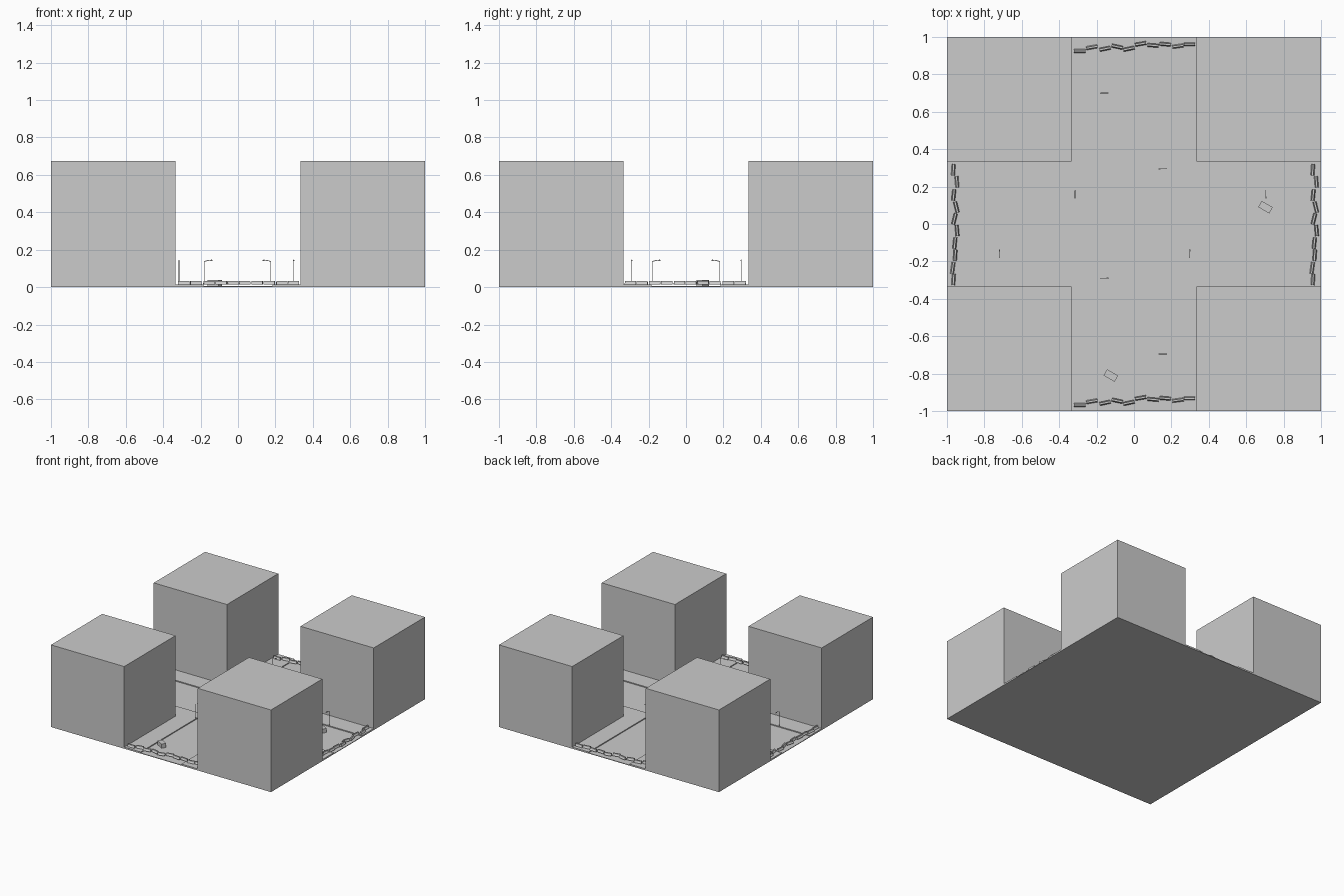
import bpy, bmesh
from math import radians, sin, cos, pi
from mathutils import Matrix

if "Cube" in bpy.data.objects:
    bpy.data.objects.remove(bpy.data.objects["Cube"])

ROAD, WALK = 0.005, 0.013


def finish(name, bm):
    bmesh.ops.recalc_face_normals(bm, faces=bm.faces)
    me = bpy.data.meshes.new(name)
    bm.to_mesh(me)
    bm.free()
    ob = bpy.data.objects.new(name, me)
    bpy.context.collection.objects.link(ob)
    return ob


def add_box(bm, lo, hi):
    c = [(a + b) / 2 for a, b in zip(lo, hi)]
    s = [b - a for a, b in zip(lo, hi)]
    m = Matrix.Translation(c) @ Matrix.Diagonal((*s, 1))
    bmesh.ops.create_cube(bm, size=1, matrix=m)


def box(name, lo, hi):
    bm = bmesh.new()
    add_box(bm, lo, hi)
    return finish(name, bm)


def place(ob, x, y, z, angle):
    ob.location = (x, y, z)
    ob.rotation_euler.z = radians(angle)


# Road slab
box("road", (-1, -1, 0), (1, 1, ROAD))

# Raised corner pavements and block buildings
for sx in (-1, 1):
    for sy in (-1, 1):
        def span(inner):
            xs, ys = sorted((sx * inner, sx)), sorted((sy * inner, sy))
            return (xs[0], ys[0]), (xs[1], ys[1])
        lo, hi = span(0.185)
        box("pavement", (*lo, ROAD), (*hi, WALK))
        lo, hi = span(0.334)
        box("building", (*lo, WALK), (*hi, 0.675))


# Road barrier: wide foot, narrow top, extruded along x
def barrier(x, y, angle):
    profile = [(-.010, 0), (.010, 0), (.010, .005), (.006, .011),
               (.005, .021), (-.005, .021), (-.006, .011), (-.010, .005)]
    bm = bmesh.new()
    f = bm.faces.new([bm.verts.new((-.03, py, pz)) for py, pz in profile])
    ext = bmesh.ops.extrude_face_region(bm, geom=[f])
    bmesh.ops.translate(bm, vec=(.06, 0, 0),
                        verts=[v for v in ext["geom"] if isinstance(v, bmesh.types.BMVert)])
    place(finish("barrier", bm), x, y, WALK, angle)


# Uneven barrier rows closing the four street ends
along = [-.29, -.225, -.155, -.09, -.027, .035, .102, .167, .235, .297]
front = [(-.968, 0), (-.948, 10), (-.956, 12), (-.945, -12), (-.956, 12),
         (-.930, 10), (-.938, -5), (-.932, -5), (-.942, 8), (-.932, 0)]
left = [(-.966, -4), (-.947, 5), (-.964, -6), (-.950, 14), (-.960, -14),
        (-.946, 5), (-.958, -6), (-.956, -4), (-.969, -8), (-.965, -4)]
for t, (d, a) in zip(along, front):
    barrier(t, d, a)
    barrier(t, d + 1.893, a)
for t, (d, a) in zip(along, left):
    barrier(d, -t, 90 + a)
    barrier(d + 1.922, -t, 90 + a)


# Street lamp: thin pole, bowed arm along local x and a small lamp head
def lamp(x, y, angle):
    cu = bpy.data.curves.new("street_lamp", "CURVE")
    cu.dimensions = "3D"
    cu.bevel_depth = 0.002
    cu.bevel_resolution = 0
    cu.use_fill_caps = True
    pts = [(0, 0, 0), (0, 0, .124)]
    pts += [(.04 * t, 0, .124 + .008 * sin(t * pi / 2)) for t in (.33, .66, 1)]
    sp = cu.splines.new("POLY")
    sp.points.add(len(pts) - 1)
    for p, co in zip(sp.points, pts):
        p.co = (*co, 1)
    cu.bevel_depth = 0.0018
    ob = bpy.data.objects.new("street_lamp", cu)
    bpy.context.collection.objects.link(ob)
    place(ob, x, y, WALK, angle)
    head = box("lamp_head", (.032, -.003, .126), (.044, .003, .131))
    place(head, x, y, WALK, angle)


for x, y, a in [(-.18, .70, 0), (.175, .295, 180), (.175, -.695, 180), (-.18, -.29, 0),
                (-.315, .18, -90), (.705, .18, -90), (-.72, -.18, 90), (.298, -.18, 90)]:
    lamp(x, y, a)

# Loose crates left on the road
for x, y in ((.703, .09), (-.124, -.81)):
    crate = box("crate", (-.034, -.019, 0), (.034, .019, .034))
    place(crate, x, y, ROAD, -30)
